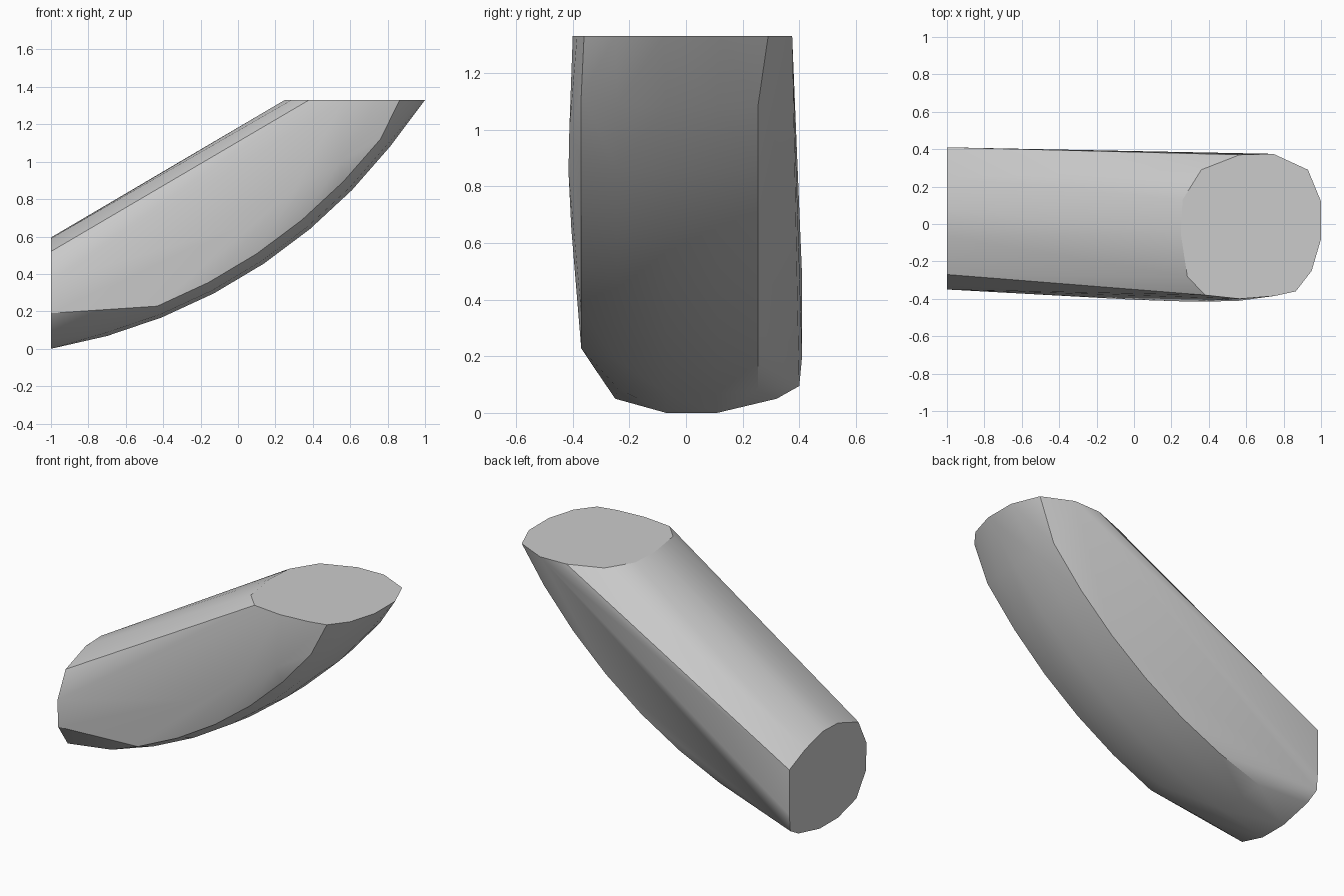
import bpy, bmesh, math

cube = bpy.data.objects.get("Cube")
if cube:
    bpy.data.objects.remove(cube, do_unlink=True)

TOP = 1.33

# Flat cap at the upper end, as x, y
upper_cap = [(1, .12), (1, -.08), (.95, -.25), (.865, -.36), (.75, -.385),
             (.565, -.4), (.38, -.38), (.285, -.28), (.25, -.05), (.26, .13),
             (.36, .29), (.565, .37), (.745, .375), (.93, .29)]
# Flat cap at the lower end, as y, z
lower_cap = [(.41, .48), (.41, .2), (.4, .095), (.32, .05), (.11, 0), (-.07, 0),
             (-.25, .05), (-.345, .19), (-.35, .36), (-.27, .52), (-.07, .59),
             (.08, .595), (.25, .55)]
# Curved underside section, as y and inset from the arc
belly = [(-.37, .065), (-.24, .018), (-.07, 0), (.11, 0), (.255, .015)]
# Slight bulge on the front side
front_bulge = [(.55, -.412, 1.0), (.3, -.415, .85), (0, -.405, .65), (-.25, -.385, .45)]

points = [(x, y, TOP) for x, y in upper_cap]
points += [(-1, y, z) for y, z in lower_cap]
points += front_bulge

# Sweep the belly section along the arc
RADIUS, CX, CZ = 2.937, -1.497, 2.895
STEPS = 8
for i in range(1, STEPS):
    a = math.radians(9.75 + 48.1 * i / STEPS)
    for y, inset in belly:
        if i < 2 and y < -.3:
            continue
        r = RADIUS - inset
        points.append((CX + r * math.sin(a), y, CZ - r * math.cos(a)))

# Wrap the sections in one convex skin
bm = bmesh.new()
for p in points:
    bm.verts.new(p)
hull = bmesh.ops.convex_hull(bm, input=bm.verts[:])
loose = [v for v in bm.verts if not v.link_faces]
bmesh.ops.delete(bm, geom=loose, context='VERTS')
bmesh.ops.dissolve_limit(bm, angle_limit=math.radians(.5),
                         verts=bm.verts[:], edges=bm.edges[:])
bmesh.ops.recalc_face_normals(bm, faces=bm.faces[:])

mesh = bpy.data.meshes.new("curved_segment")
bm.to_mesh(mesh)
bm.free()
segment = bpy.data.objects.new("curved_segment", mesh)
bpy.context.collection.objects.link(segment)

# Plain grey surface
grey = bpy.data.materials.new("light_grey")
grey.use_nodes = True
color = (.6, .6, .6, 1)
grey.diffuse_color = color
grey.node_tree.nodes["Principled BSDF"].inputs["Base Color"].default_value = color
mesh.materials.append(grey)

bpy.ops.object.select_all(action='DESELECT')
segment.select_set(True)
bpy.context.view_layer.objects.active = segment
bpy.ops.object.shade_smooth_by_angle(angle=math.radians(30))
